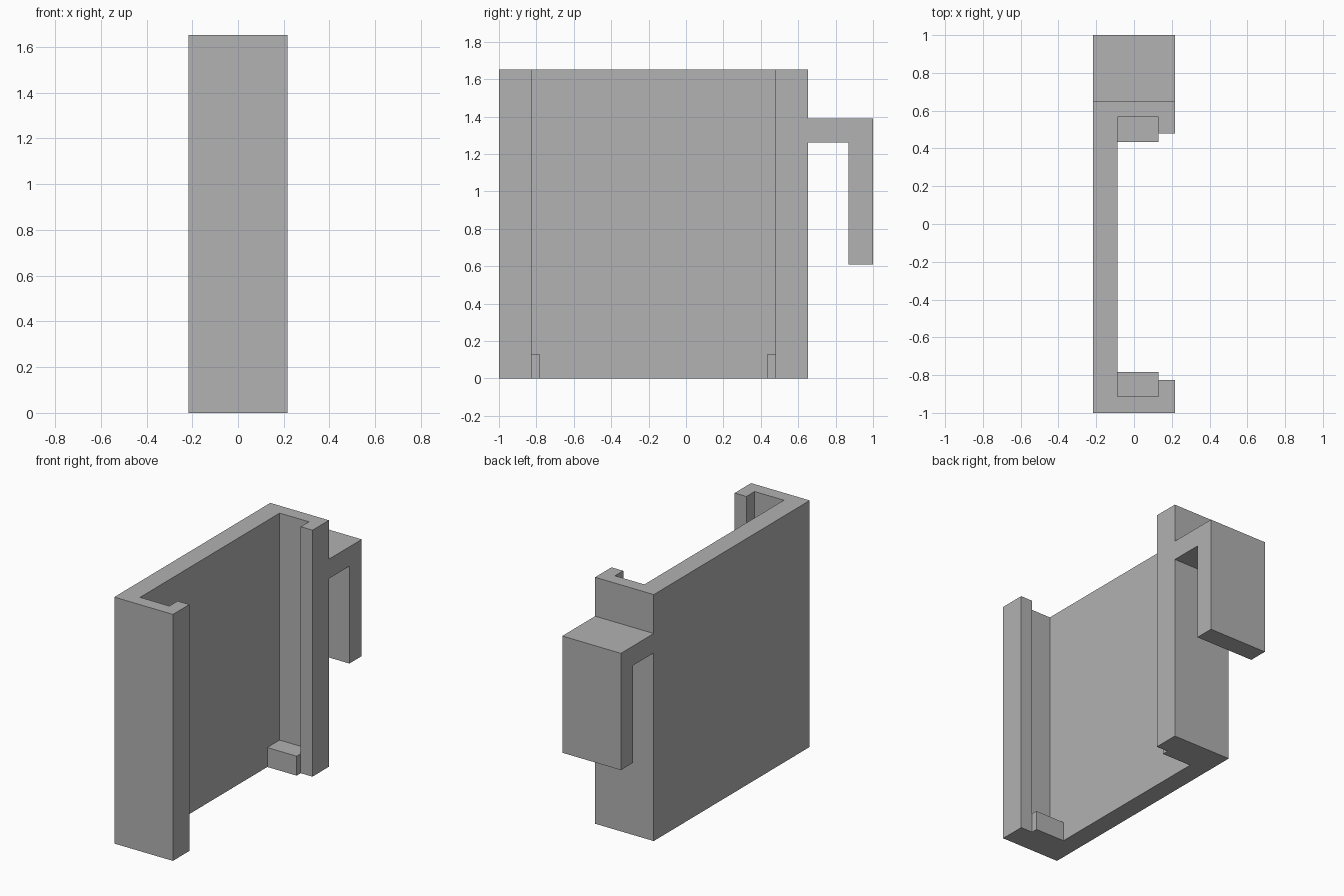
import bpy
import bmesh
from mathutils import Vector

default_cube = bpy.data.objects.get("Cube")
if default_cube:
    bpy.data.objects.remove(default_cube, do_unlink=True)

# Everything sits on a regular module: the whole length is 46 modules
U = 2 / 46
HALF_WIDTH = 5 * U
BACK_END = 15 * U            # end of the holder, where the hook starts
CENTRE_Y = (BACK_END - 1) / 2
HEIGHT = 38 * U

grey = bpy.data.materials.new("Plain grey")
grey.use_nodes = True
grey.diffuse_color = (0.445, 0.445, 0.445, 1)
grey.node_tree.nodes["Principled BSDF"].inputs["Base Color"].default_value = grey.diffuse_color


def extrude_profile(name, points, direction):
    """Flat outline pushed along a direction into a solid part."""
    bm = bmesh.new()
    face = bm.faces.new([bm.verts.new(p) for p in points])
    result = bmesh.ops.extrude_face_region(bm, geom=[face], use_keep_orig=True)
    moved = [g for g in result["geom"] if isinstance(g, bmesh.types.BMVert)]
    bmesh.ops.translate(bm, verts=moved, vec=Vector(direction))
    bmesh.ops.recalc_face_normals(bm, faces=bm.faces)
    mesh = bpy.data.meshes.new(name)
    bm.to_mesh(mesh)
    bm.free()
    mesh.materials.append(grey)
    obj = bpy.data.objects.new(name, mesh)
    bpy.context.collection.objects.link(obj)
    return obj


# Channel: panel, two end walls and inward lips; half outline as (x, distance from end)
inner_x = HALF_WIDTH - 2 * U
panel_x = -HALF_WIDTH + 3 * U
half = [(-HALF_WIDTH, 0), (HALF_WIDTH, 0), (HALF_WIDTH, 4 * U),
        (inner_x, 4 * U), (inner_x, 2 * U), (panel_x, 2 * U)]
front = [(x, -1 + d, 0) for x, d in half]
back = [(x, BACK_END - d, 0) for x, d in reversed(half)]
extrude_profile("channel_body", front + back, (0, 0, HEIGHT))

# Bottom stops inside the two slots
for name, side in (("front_stop", -1), ("back_stop", 1)):
    outer = CENTRE_Y + side * (BACK_END - CENTRE_Y - 2 * U)
    inner = outer - side * 3 * U
    outline = [(panel_x, outer, 0), (inner_x, outer, 0),
               (inner_x, inner, 0), (panel_x, inner, 0)]
    extrude_profile(name, outline, (0, 0, 3 * U))

# Hanging hook: arm with a downward leg
hook = [(15, 32), (23, 32), (23, 14), (20, 14), (20, 29), (15, 29)]
extrude_profile("hanging_hook", [(-HALF_WIDTH, y * U, z * U) for y, z in hook],
                (2 * HALF_WIDTH, 0, 0))
